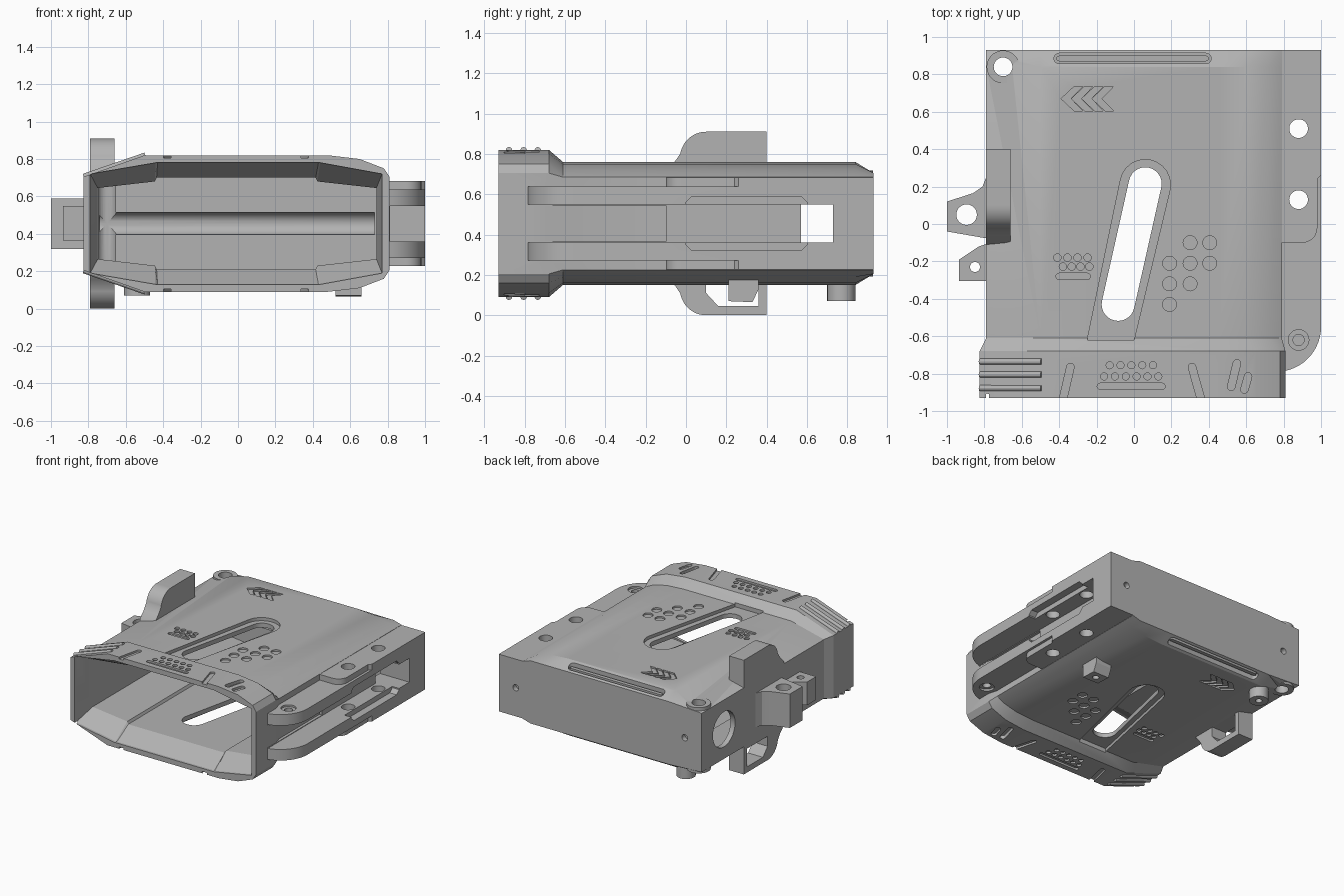
import bpy, bmesh, math
from mathutils import Vector

if "Cube" in bpy.data.objects:
    bpy.data.objects.remove(bpy.data.objects["Cube"], do_unlink=True)

MID = 0.455  # height of the plane of symmetry
grey = bpy.data.materials.new("plain grey")
grey.use_nodes = True
COLOUR = (0.45, 0.45, 0.45, 1)
grey.diffuse_color = COLOUR
grey.node_tree.nodes["Principled BSDF"].inputs["Base Color"].default_value = COLOUR


def make(name, solids):
    """One object from several closed solids, each a list of rings of points."""
    bm = bmesh.new()
    for rings in solids:
        loops = [[bm.verts.new(p) for p in ring] for ring in rings]
        for a, b in zip(loops, loops[1:]):
            for i in range(len(a)):
                j = (i + 1) % len(a)
                bm.faces.new((a[i], a[j], b[j], b[i]))
        bm.faces.new(loops[0][::-1])
        bm.faces.new(loops[-1])
    bmesh.ops.recalc_face_normals(bm, faces=bm.faces)
    mesh = bpy.data.meshes.new(name)
    bm.to_mesh(mesh)
    bm.free()
    mesh.materials.append(grey)
    obj = bpy.data.objects.new(name, mesh)
    bpy.context.collection.objects.link(obj)
    return obj


def prism(outline, lo, hi, axis="z"):
    place = {"x": lambda u, v, w: (w, u, v), "y": lambda u, v, w: (u, w, v),
             "z": lambda u, v, w: (u, v, w)}[axis]
    return [[place(u, v, w) for u, v in outline] for w in (lo, hi)]


def both(outline, lo, hi):
    """A vertical prism above the middle plane and its mirror image below."""
    return [prism(outline, MID + lo, MID + hi), prism(outline, MID - hi, MID - lo)]


def section(y, half):
    top = [(x, y, MID + h) for x, h in half]
    return top + [(x, y, MID - h) for x, h in reversed(half)]


def arc(cx, cy, r, start, end, n=12):
    angles = [math.radians(start + (end - start) * i / n) for i in range(n + 1)]
    return [(cx + r * math.cos(t), cy + r * math.sin(t)) for t in angles]


def circle(cx, cy, r, n=28):
    return arc(cx, cy, r, 0, 360, n)[:-1]


def pill(a, b, r, n=8):
    turn = math.degrees(math.atan2(b[1] - a[1], b[0] - a[0]))
    return arc(*b, r, turn - 90, turn + 90, n) + arc(*a, r, turn + 90, turn + 270, n)


def combine(target, operation, name, solids):
    tool = make(name, solids)
    tool.hide_render = True
    mod = target.modifiers.new(name, "BOOLEAN")
    mod.operation, mod.object, mod.solver = operation, tool, "EXACT"
    bpy.context.view_layer.objects.active = target
    bpy.ops.object.modifier_apply(modifier=mod.name)
    bpy.data.objects.remove(tool, do_unlink=True)


def cut(target, name, solids):
    combine(target, "DIFFERENCE", name, solids)


# Main shell with flared mouth and tapered back
mouth = [(-.825, .25), (-.5, .365), (.48, .365), (.65, .345), (.78, .295), (.81, .25)]
body = [(-.79, .235), (-.5, .305), (.45, .305), (.6, .295), (.72, .265), (.79, .23)]
back = [(x, min(h, .25)) for x, h in body]
shell = make("shell", [[section(-.93, mouth), section(-.68, mouth), section(-.61, body),
                        section(.84, body), section(.93, back)]])

# Side block, guide rails and corner boss
block = [(.7, -.1)] + arc(.9, -.02, .08, -90, 0) + [(.98, .24), (1, .26), (1, .93), (.7, .93)]
combine(shell, "UNION", "side_block", [prism(block, MID - .228, MID + .228)])
rail = [(.7, -.79)] + arc(.76, -.55, .24, -78, 0) + [(1, .3), (.7, .3)]
combine(shell, "UNION", "rails", both(rail, .09, .183))
combine(shell, "UNION", "corner_boss", both(circle(-.7, .84, .088), .2, .262))

# Hollow interior with funnel mouth
lip = [(-.79, .265), (-.44, .325), (-.43, .325), (.43, .325), (.44, .325), (.77, .265)]
hollow = [(-.75, .19), (-.445, .225), (-.435, .245), (.415, .245), (.425, .225), (.74, .19)]
cut(shell, "cavity", [[section(-.96, lip), section(-.91, lip),
                       section(-.76, hollow), section(.82, hollow)]])

# Side channel with window, shallow panel and cross bore
channel = [(.812, -.96), (1.1, -.96), (1.1, .73), (.7, .73), (.7, .57), (.812, .57)]
cut(shell, "channel", [prism(channel, MID - .095, MID + .095)])
panel = [(0, .35), (.03, .32), (.57, .32), (.6, .35), (.6, .56), (.57, .59), (.03, .59), (0, .56)]
cut(shell, "panel", [prism(panel, .94, 1.1, "x")])
cut(shell, "cross_bore", [prism(circle(.83, MID, .06), -.74, .73, "x")])
cut(shell, "side_hole", [prism(circle(.65, MID, .14), -.9, -.7, "x")])

# Vertical bolt holes and blind holes in the back
cut(shell, "bolt_holes", [prism(circle(x, y, .05), -.1, 1)
                          for x, y in ((.88, .51), (.88, .13), (-.7, .84))])
cut(shell, "rail_counterbore", both(circle(.88, -.62, .055), .168, .3))
cut(shell, "rail_hole", both(circle(.88, -.62, .03), .12, .3))
cut(shell, "back_holes", [prism(circle(x, MID, .025), .89, 1, "y") for x in (-.64, .85)])

# Slanted slot in a shallow trench
trench = arc(.06, .21, .135, -12, 168) + [(-.25, -.62), (0, -.62)]
cut(shell, "trench", both(trench, .28, .4))
cut(shell, "slot", [prism(pill((-.085, -.43), (.06, .215), .088, 14), -.1, 1)])

# Engraved dots, bars and arrows on the body
dots = [(.3, -.1), (.405, -.1), (.19, -.21), (.3, -.21), (.405, -.21),
        (.19, -.32), (.3, -.32), (.19, -.43)]
marks = [circle(x, y, .037) for x, y in dots]
marks += [circle(-.41 + .054 * i, -.18, .02, 16) for i in range(4)]
marks += [circle(-.38 + .047 * i, -.228, .02, 16) for i in range(4)]
marks.append(pill((-.4, -.28), (-.25, -.28), .017))
for i in range(4):
    x = -.39 + .055 * i
    marks.append([(x, .67), (x + .07, .735), (x + .115, .735),
                  (x + .052, .67), (x + .115, .605), (x + .07, .605)])
cut(shell, "body_marks", [s for m in marks for s in both(m, .292, .4)])

# Long groove over the back edge with a raised bar inside
cut(shell, "back_groove", both(pill((-.4, .885), (.385, .885), .028), .25, .4))
groove_bar = make("groove_bar", both(pill((-.4, .885), (.385, .885), .015), .23, .268))

# Engraving on the mouth band
marks = [circle(-.13 + .058 * i, -.755, .019, 16) for i in range(5)]
marks += [circle(-.16 + .058 * i, -.815, .019, 16) for i in range(6)]
marks.append(pill((-.18, -.868), (.15, -.868), .017))
marks += [pill((-.385, -.96), (-.34, -.765), .02), pill((.365, -.96), (.31, -.765), .02)]
cut(shell, "mouth_marks", [s for m in marks for s in both(m, .35, .5)])
marks = [pill((.52, -.87), (.55, -.745), .02), pill((.59, -.885), (.61, -.815), .02)]
cut(shell, "mouth_slashes", [s for m in marks for s in both(m, .335, .5)])

# Grip ridges over the sloped mouth corners
ridges = []
for y in (-.735, -.805, -.878):
    for side in (1, -1):
        a, b = Vector((-.825, y, MID + side * .25)), Vector((-.495, y, MID + side * .364))
        across = Vector((0, 1, 0))
        up = (b - a).normalized().cross(across)
        ring = circle(0, 0, .016, 12)
        ridges.append([[p + across * u + up * v for u, v in ring] for p in (a, b)])
grip_ridges = make("grip_ridges", ridges)

# Upper and lower fins, the lower one pierced
fin = [(-.12, .21), (-.1, .26), (-.06, .3)] + arc(.1, .325, .13, 170, 90) + [(.4, .455), (.4, .21)]
upper_fin = make("upper_fin", [prism([(y, MID + h) for y, h in fin], -.79, -.66, "x")])
lower_fin = make("lower_fin", [prism([(y, MID - h) for y, h in fin], -.79, -.66, "x")])
opening = [(.1, .19), (.1, .11), (.16, .045), (.36, .045), (.36, .19)]
cut(lower_fin, "opening", [prism(opening, -.9, -.5, "x")])

# Side lugs with pin holes
lug = [(-.77, .25), (-.79, .25), (-.81, .2), (-.86, .165), (-1, .12), (-1, -.04), (-.77, -.08)]
large_lug = make("large_lug", [prism(lug, .32, .59)])
cut(large_lug, "pin", [prism(circle(-.895, .05, .055), 0, 1)])
lug = [(-.77, -.1), (-.83, -.12), (-.935, -.19), (-.935, -.305), (-.77, -.305)]
small_lug = make("small_lug", [prism(lug, .365, .55)])
cut(small_lug, "pin", [prism(circle(-.85, -.23, .027), 0, 1)])

# Feet under the body
round_foot = make("round_foot", [prism(circle(-.54, .77, .07), .07, .19)])
cut(round_foot, "foot_hole", [prism(circle(-.54, .77, .025), 0, .13)])
foot = [(.21, .19), (.21, .07), (.33, .065), (.36, .13), (.36, .19)]
square_foot = make("square_foot", [prism(foot, .52, .66, "x")])
cut(square_foot, "foot_hole", [prism(circle(.59, .27, .025), 0, .13)])

# Keep edges crisp, round walls smooth
bpy.ops.object.select_all(action="DESELECT")
for part in (shell, groove_bar, grip_ridges, upper_fin, lower_fin,
             large_lug, small_lug, round_foot, square_foot):
    part.select_set(True)
bpy.context.view_layer.objects.active = shell
bpy.ops.object.shade_smooth_by_angle(angle=math.radians(24))
